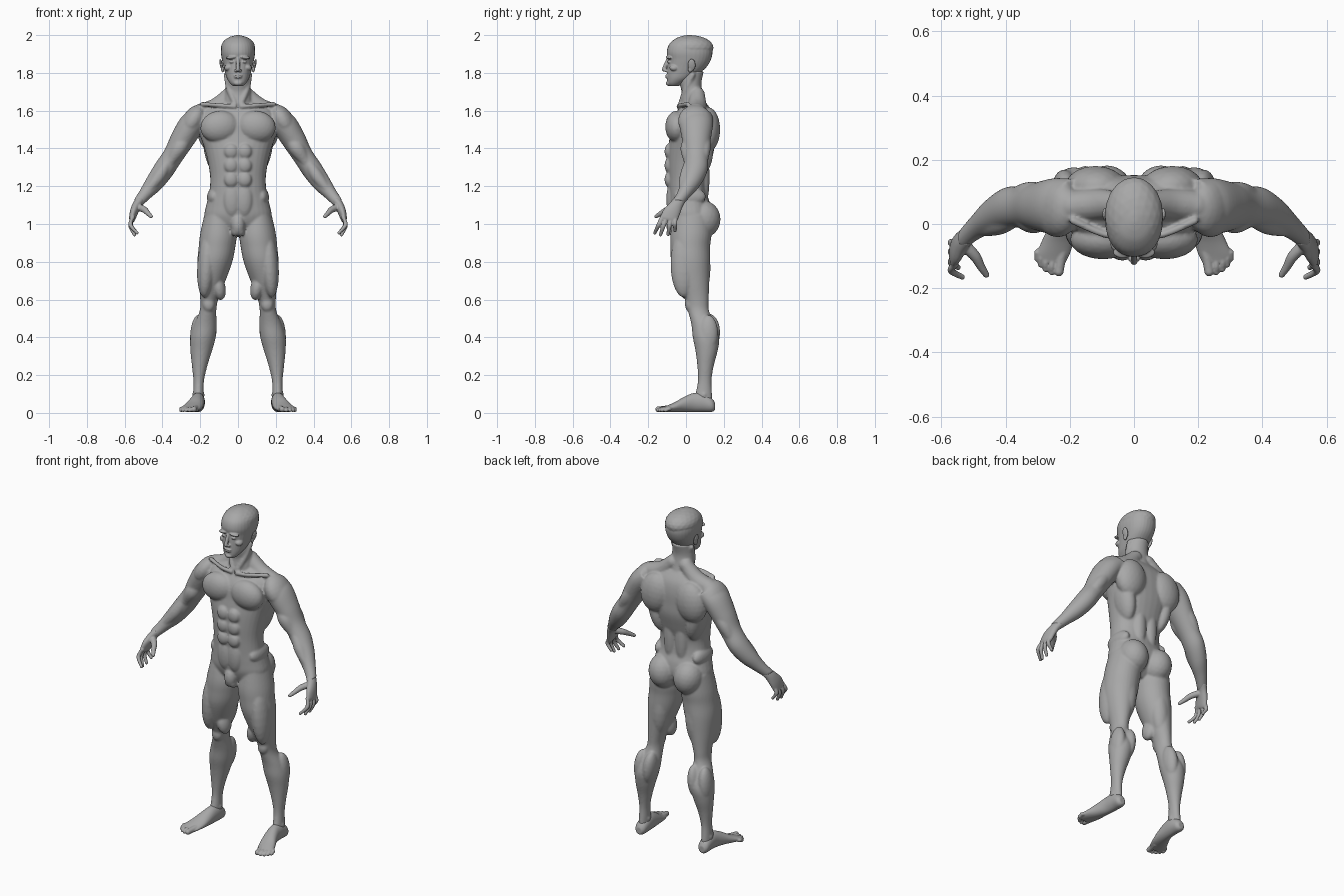
import bpy, bmesh, math
from mathutils import Vector, Matrix

if "Cube" in bpy.data.objects:
    bpy.data.objects.remove(bpy.data.objects["Cube"])

mat = bpy.data.materials.new("clay_grey")
mat.use_nodes = True
GREY = (0.39, 0.39, 0.39, 1)
mat.diffuse_color = GREY
bsdf = mat.node_tree.nodes["Principled BSDF"]
bsdf.inputs["Base Color"].default_value = GREY
bsdf.inputs["Roughness"].default_value = 0.7
X, Y, Z = Vector((1, 0, 0)), Vector((0, 1, 0)), Vector((0, 0, 1))


def resample(rows, n=5):
    """Catmull-Rom interpolation through rows of numbers."""
    out = []
    for i in range(len(rows) - 1):
        a, b, c, d = (rows[max(i - 1, 0)], rows[i], rows[i + 1], rows[min(i + 2, len(rows) - 1)])
        for k in range(n):
            t = k / n
            out.append([0.5 * (2 * q + (r - p) * t + (2 * p - 5 * q + 4 * r - s) * t * t
                               + (3 * q - p - 3 * r + s) * t ** 3)
                        for p, q, r, s in zip(a, b, c, d)])
    return out + [list(rows[-1])]


def loft(bm, rows, u=X, v=Y, mirror=False, power=2.0, sides=32):
    """Skin rings (x, y, z, radius along u, radius along v)."""
    rows = resample(rows)
    for s in (1, -1) if mirror else (1,):
        rings = []
        for x, y, z, ru, rv in rows:
            ring = []
            for i in range(sides):
                a = 2 * math.pi * i / sides
                c, d = math.cos(a), math.sin(a)
                c = math.copysign(abs(c) ** (2 / power), c)
                d = math.copysign(abs(d) ** (2 / power), d)
                p = Vector((x, y, z)) + u * (c * ru) + v * (d * rv)
                ring.append(bm.verts.new((p.x * s, p.y, p.z)))
            rings.append(ring)
        for r0, r1 in zip(rings, rings[1:]):
            for i in range(sides):
                j = (i + 1) % sides
                bm.faces.new((r0[i], r0[j], r1[j], r1[i]))
        bm.faces.new(rings[0][::-1])
        bm.faces.new(rings[-1])


def blob(bm, c, r, mirror=False, tilt=0.0):
    """Ellipsoid, tilted about the y axis."""
    for s in (1, -1) if mirror else (1,):
        m = (Matrix.Translation((c[0] * s, c[1], c[2])) @ Matrix.Rotation(tilt * s, 4, 'Y')
             @ Matrix.Diagonal((*r, 1)))
        bmesh.ops.create_icosphere(bm, subdivisions=3, radius=1, matrix=m)


def tube(bm, pts, mirror=False):
    """Round-ended tube through (x, y, z, radius) points."""
    axis = (Vector(pts[-1][:3]) - Vector(pts[0][:3])).normalized()
    u = axis.orthogonal().normalized()
    loft(bm, [(*p, p[3]) for p in pts], u, axis.cross(u), mirror, sides=16)
    for p in (pts[0], pts[-1]):
        blob(bm, p[:3], (p[3],) * 3, mirror)


def extents(rows):
    """(z, x inner, x outer, y front, y back) to loft rings."""
    return [((a + b) / 2, (f + k) / 2, z, (b - a) / 2, (k - f) / 2) for z, a, b, f, k in rows]


def finish(name, bm, voxel, smooth):
    """Fuse the volumes into one smooth skin."""
    bmesh.ops.recalc_face_normals(bm, faces=bm.faces)
    me = bpy.data.meshes.new(name)
    bm.to_mesh(me)
    bm.free()
    me.materials.append(mat)
    ob = bpy.data.objects.new(name, me)
    bpy.context.collection.objects.link(ob)
    rm = ob.modifiers.new("fuse", 'REMESH')
    rm.mode, rm.voxel_size, rm.use_smooth_shade = 'VOXEL', voxel, True
    sm = ob.modifiers.new("soften", 'SMOOTH')
    sm.factor, sm.iterations = 0.5, smooth
    return ob


# ---- body: torso, neck, arms and legs
bm = bmesh.new()
loft(bm, extents([(z, -w, w, f, k) for z, w, f, k in [
    (1.65, .10, .0, .10), (1.60, .185, -.045, .135), (1.54, .205, -.075, .15),
    (1.47, .20, -.085, .152), (1.40, .178, -.095, .15), (1.32, .158, -.098, .13),
    (1.24, .147, -.095, .108), (1.16, .153, -.092, .112), (1.10, .168, -.09, .13),
    (1.04, .178, -.085, .135), (.98, .15, -.06, .11), (.935, .07, -.02, .07)]]), power=2.3)
loft(bm, extents([(1.58, -.085, .085, -.03, .12), (1.65, -.075, .075, -.03, .10),
                  (1.70, -.068, .068, -.024, .087), (1.75, -.064, .064, -.035, .082),
                  (1.81, -.06, .06, -.04, .095)]))
tube(bm, [(.045, .06, 1.685, .04), (.11, .06, 1.62, .05), (.19, .055, 1.59, .05)], True)   # trapezius
tube(bm, [(.062, .035, 1.79, .014), (.045, .0, 1.71, .017), (.015, -.03, 1.635, .013)], True)
tube(bm, [(.018, -.038, 1.622, .013), (.09, -.033, 1.628, .011), (.19, .01, 1.635, .012)], True)
blob(bm, (.097, -.048, 1.515), (.103, .062, .085), True, .15)     # chest
blob(bm, (.12, .115, 1.50), (.095, .066, .12), True, -.15)        # shoulder blades
blob(bm, (.13, .07, 1.39), (.05, .075, .14), True, .2)            # flanks
blob(bm, (.038, .09, 1.25), (.04, .035, .17), True)               # lower back
for z in (1.385, 1.31, 1.235):                                    # abdomen
    blob(bm, (.036, -.09, z), (.037, .024, .041), True)
blob(bm, (.032, -.078, 1.13), (.045, .026, .09), True)
blob(bm, (.128, .02, 1.145), (.036, .085, .05), True, -.15)
blob(bm, (.084, .09, 1.025), (.084, .093, .10), True, .1)         # buttocks
blob(bm, (0, -.07, .995), (.036, .035, .058))                     # groin
blob(bm, (.014, -.062, .965), (.022, .032, .032), True)

arm_u = Vector((.77, 0, .64))
loft(bm, [(.19, .06, 1.575, .06, .08), (.245, .055, 1.525, .068, .088), (.30, .055, 1.44, .064, .075),
          (.345, .055, 1.36, .055, .064), (.395, .05, 1.285, .055, .064), (.445, .025, 1.215, .048, .054),
          (.49, -.008, 1.16, .035, .04), (.53, -.045, 1.112, .027, .033)], arm_u, Y, True)
blob(bm, (.238, .048, 1.545), (.058, .09, .095), True, -.55)      # deltoid
tube(bm, [(.27, .02, 1.46, .028), (.312, .012, 1.40, .042), (.355, .015, 1.335, .028)], True)
tube(bm, [(.28, .10, 1.47, .028), (.33, .095, 1.40, .036), (.385, .085, 1.31, .022)], True)
tube(bm, [(.375, .015, 1.32, .026), (.42, .0, 1.25, .034), (.475, -.02, 1.18, .02)], True)

loft(bm, extents([
    (1.05, .03, .178, -.065, .13), (.95, .008, .20, -.082, .135), (.88, .014, .208, -.083, .128),
    (.80, .03, .215, -.078, .128), (.70, .066, .209, -.048, .124), (.60, .105, .20, -.006, .12),
    (.54, .115, .203, .01, .122), (.47, .113, .232, .028, .15), (.40, .118, .252, .036, .176),
    (.33, .137, .252, .05, .168), (.25, .162, .244, .06, .147), (.17, .18, .236, .063, .135),
    (.10, .182, .238, .05, .138), (.06, .182, .24, .04, .14)]), mirror=True)
blob(bm, (.165, -.012, .79), (.05, .07, .18), True, -.08)         # thigh
blob(bm, (.102, .012, .665), (.036, .05, .07), True, .2)
blob(bm, (.115, .075, .77), (.055, .055, .16), True, -.1)
blob(bm, (.155, .022, .575), (.033, .028, .042), True)            # kneecap
blob(bm, (.152, .125, .425), (.038, .056, .10), True, -.12)       # calf
blob(bm, (.217, .118, .42), (.036, .052, .10), True, -.08)
blob(bm, (.21, .095, .095), (.035, .022, .022), True)             # ankle bones
finish("body", bm, .006, 6)

# ---- head
bm = bmesh.new()
loft(bm, extents([(z, -w, w, f, k) for z, w, f, k in [
    (1.73, .026, -.088, -.04), (1.745, .042, -.098, -.015), (1.77, .058, -.10, .03),
    (1.80, .068, -.10, .075), (1.835, .077, -.098, .112), (1.87, .085, -.096, .132),
    (1.91, .090, -.102, .14), (1.95, .083, -.09, .13), (1.98, .058, -.058, .098),
    (1.994, .03, -.025, .06), (2.0, .008, .005, .03)]]), power=2.2)
tube(bm, [(0, -.094, 1.875, .009), (0, -.107, 1.845, .010), (0, -.117, 1.818, .011)])   # nose
blob(bm, (.011, -.105, 1.812), (.009, .012, .008), True)
blob(bm, (.034, -.088, 1.882), (.032, .019, .009), True, .12)     # brows
blob(bm, (.032, -.087, 1.858), (.014, .012, .008), True)          # eyes
blob(bm, (.05, -.062, 1.828), (.024, .026, .018), True, .3)       # cheekbones
for z, w in ((1.786, .024), (1.776, .021)):                       # lips
    blob(bm, (0, -.1, z), (w, .011, .005))
blob(bm, (0, -.09, 1.745), (.024, .017, .014))                    # chin
blob(bm, (0, .027, 1.933), (.091, .119, .066))                    # cropped hair
finish("head", bm, .0035, 3)

# ---- ears
bm = bmesh.new()
blob(bm, (.088, .03, 1.842), (.008, .021, .033), True, .22)
blob(bm, (.082, .022, 1.818), (.008, .012, .016), True, .1)
finish("ears", bm, .003, 2)

# ---- hands
bm = bmesh.new()
loft(bm, [(.515, -.033, 1.128, .026, .032), (.535, -.053, 1.10, .024, .036), (.55, -.075, 1.065, .022, .045),
          (.56, -.09, 1.03, .017, .046), (.563, -.094, 1.017, .012, .042)],
     Vector((.95, 0, .3)), Vector((0, .96, -.27)), True)
tube(bm, [(.53, -.065, 1.09, .02), (.495, -.10, 1.075, .017), (.475, -.135, 1.055, .013),
          (.46, -.158, 1.04, .010)], True)
for base_y, tip_x, tip_y, tip_z in ((-.126, .535, -.165, .953), (-.104, .548, -.135, .943),
                                    (-.08, .55, -.095, .945), (-.058, .545, -.058, .965)):
    mid_y = (base_y + tip_y) / 2
    tube(bm, [(.558, base_y, 1.035, .0125), (.569, mid_y, (1.035 + tip_z) / 2, .0115),
              (tip_x, tip_y, tip_z, .009)], True)
finish("hands", bm, .0035, 3)

# ---- feet
bm = bmesh.new()
loft(bm, [(.212, .153, .034, .018, .02), (.212, .135, .042, .032, .037), (.211, .09, .055, .036, .05),
          (.214, .04, .055, .037, .05), (.224, -.01, .045, .043, .04), (.238, -.055, .032, .05, .027),
          (.252, -.095, .023, .052, .018), (.257, -.12, .018, .044, .013)], X, Z, True)
tube(bm, [(.222, -.08, .024, .019), (.23, -.12, .021, .016), (.234, -.148, .019, .015)], True)
for base_x, tip_x, tip_y in ((.252, .256, -.15), (.27, .275, -.14), (.285, .29, -.126), (.295, .301, -.108)):
    tube(bm, [(base_x, -.085, .022, .011), (tip_x, tip_y + .02, .023, .010), (tip_x, tip_y, .014, .010)], True)
finish("feet", bm, .0035, 3)
